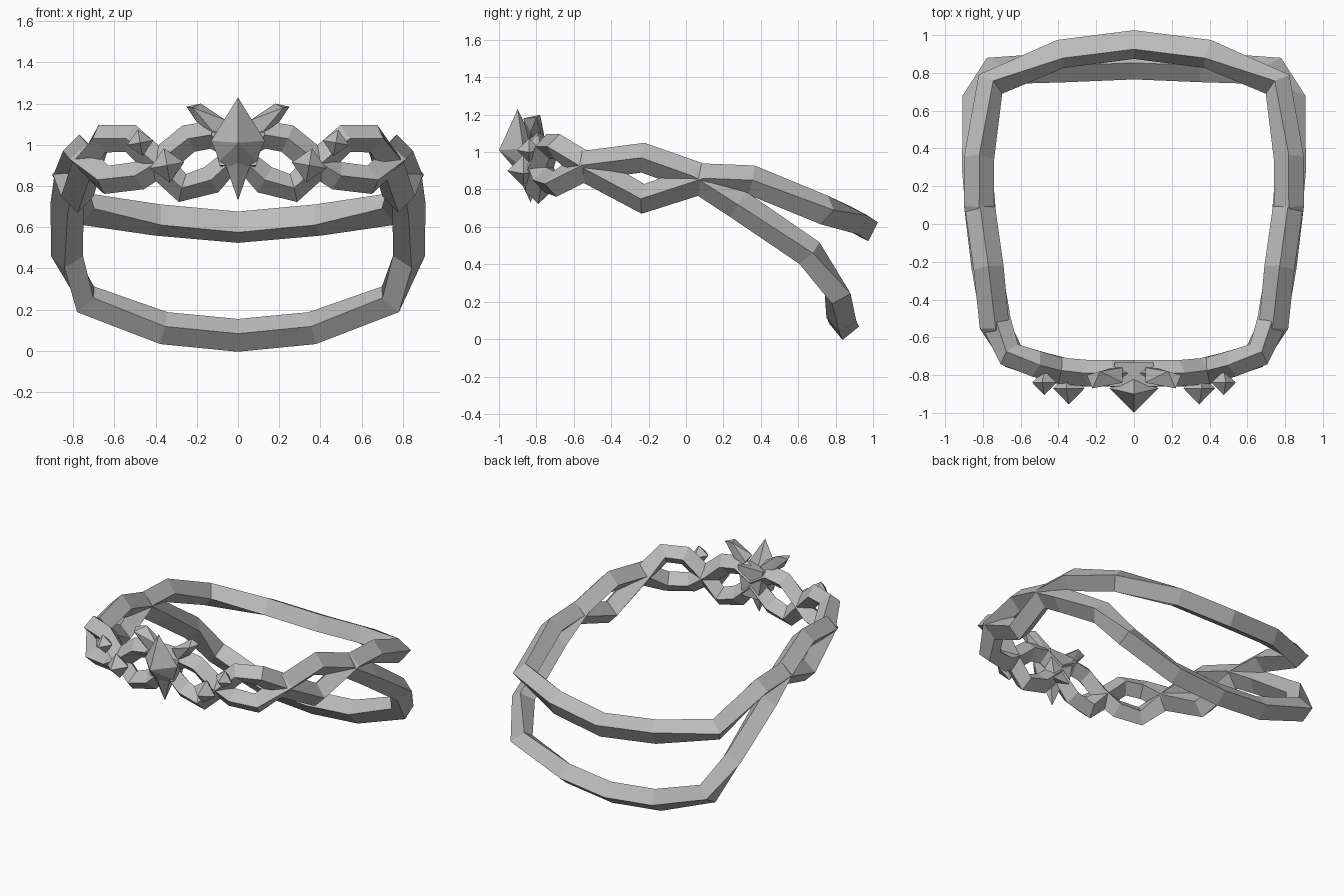
import bpy, bmesh, math
from mathutils import Vector

cube = bpy.data.objects.get("Cube")
if cube:
    bpy.data.objects.remove(cube)

metal = bpy.data.materials.new("silver_grey")
metal.use_nodes = True
COLOUR = (0.5, 0.5, 0.5, 1)
metal.diffuse_color = COLOUR
metal.node_tree.nodes["Principled BSDF"].inputs["Base Color"].default_value = COLOUR


def finish(name, bm):
    bmesh.ops.recalc_face_normals(bm, faces=bm.faces)
    mesh = bpy.data.meshes.new(name)
    bm.to_mesh(mesh)
    bm.free()
    mesh.materials.append(metal)
    obj = bpy.data.objects.new(name, mesh)
    bpy.context.collection.objects.link(obj)
    return obj


def hull(name, points):
    """Faceted solid wrapped around a few corner points."""
    bm = bmesh.new()
    for p in points:
        bm.verts.new(p)
    bmesh.ops.convex_hull(bm, input=bm.verts)
    return finish(name, bm)


def mirrored(points):
    """Add the points reflected across the centre plane."""
    return points + [(-x, y, z) for x, y, z in points if x]


def strand(name, half, back_roll):
    """Closed four-sided band; half runs from back centre to front centre."""
    path = [Vector(p) for p in half]
    path += [Vector((-p.x, p.y, p.z)) for p in path[-2:0:-1]]
    count = len(path)
    bm = bmesh.new()
    rings = []
    for i, p in enumerate(path):
        before = (p - path[i - 1]).normalized()
        after = (path[(i + 1) % count] - p).normalized()
        along = (before + after).normalized()
        out = Vector((-along.y, along.x, 0)).normalized()
        up = along.cross(out)
        roll = back_roll if p.y > 0.8 else 45
        radius = 0.07 if p.y < -0.6 else 0.08
        ring = []
        for k in range(4):
            a = math.radians(roll + 45 + 90 * k)
            ring.append(bm.verts.new(p + radius * (out * math.cos(a) + up * math.sin(a))))
        rings.append(ring)
    for i in range(count):
        a, b = rings[i], rings[(i + 1) % count]
        for k in range(4):
            n = (k + 1) % 4
            bm.faces.new((a[k], a[n], b[n], b[k]))
    return finish(name, bm)


# Two bands that cross at the sides and braid along the front
strand("upper_back_band", [
    (0, .95, .6), (.39, .9, .635), (.76, .74, .69), (.82, .35, .85),
    (.82, .1, .86), (.78, -.23, .75), (.73, -.52, .91), (.66, -.69, 1.03),
    (.52, -.74, 1.03), (.38, -.78, .9), (.27, -.79, .79), (.13, -.79, .83),
    (0, -.79, .95)], 63)
strand("lower_back_band", [
    (0, .845, .075), (.36, .83, .11), (.74, .81, .25), (.83, .66, .46),
    (.83, .28, .72), (.81, .05, .87), (.77, -.23, .97), (.74, -.53, .93),
    (.64, -.7, .83), (.48, -.75, .85), (.36, -.78, .93), (.24, -.79, 1.03),
    (.12, -.79, 1.05), (0, -.79, .98)], 39)

# Centre jewel: pointed front, setting behind and spike below
hull("centre_jewel", mirrored([
    (0, -.9, 1.23), (.13, -.87, 1.02), (.09, -.87, .92), (0, -.88, .87),
    (0, -1, 1.01), (0, -.8, 1.02)]))
hull("jewel_setting", mirrored([
    (.1, -.73, 1.08), (.06, -.73, .87), (.13, -.86, 1.06), (.09, -.87, .9)]))
hull("lower_spike", mirrored([
    (.07, -.87, .93), (.06, -.77, .93), (0, -.92, .92), (0, -.83, .73)]))

for side, word in ((1, "left"), (-1, "right")):
    # Flared leaf beside the jewel
    hull(word + "_leaf", [(side * x, y, z) for x, y, z in (
        (.06, -.84, 1.12), (.06, -.76, 1.1), (.11, -.84, 1.05), (.11, -.76, 1.05),
        (.18, -.78, 1.2), (.22, -.87, 1.18), (.25, -.8, 1.185), (.2, -.83, 1.11))])
    # Small double-pointed gems on the braid
    for label, x, y, z, r in (("inner", .345, -.87, .9, .085), ("outer", .475, -.84, 1.01, .065)):
        hull(word + "_" + label + "_gem", [
            (side * x + r * math.sin(a), y, z + r * math.cos(a))
            for a in (math.radians(90 * k + side * 10) for k in range(4))
        ] + [(side * x, y - r, z), (side * x, y + r, z)])
